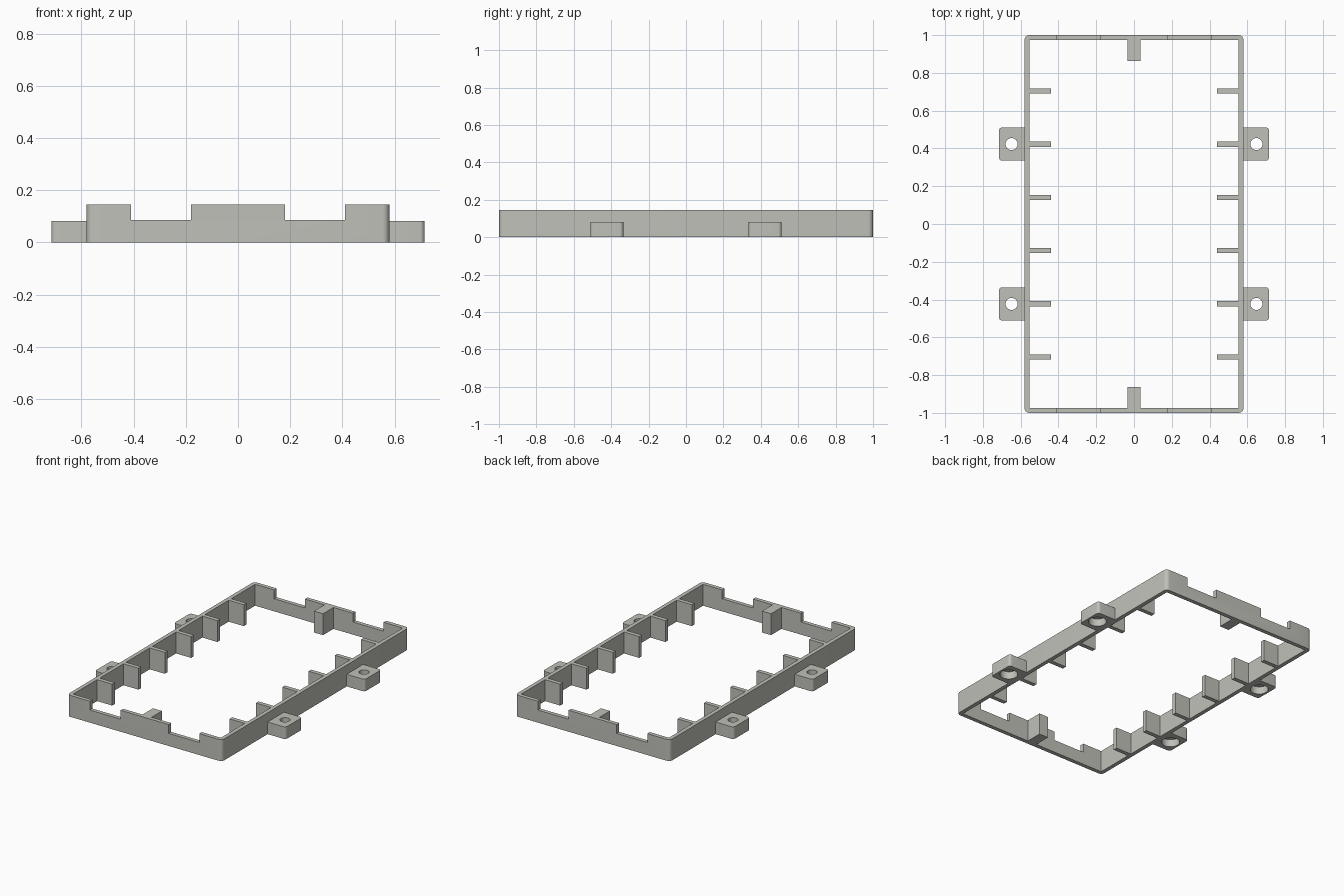
import bpy, bmesh, math

if "Cube" in bpy.data.objects:
    bpy.data.objects.remove(bpy.data.objects["Cube"])

W, L, H = 0.58, 1.0, 0.145      # half width, half length, height of frame
T = 0.027                       # wall thickness
NOTCH_Z = 0.085
LUG_H = 0.082

grey = bpy.data.materials.new("warm grey plastic")
grey.diffuse_color = (0.53, 0.53, 0.49, 1)
grey.use_nodes = True
grey.node_tree.nodes["Principled BSDF"].inputs["Base Color"].default_value = grey.diffuse_color


def rounded_rect(x0, x1, y0, y1, r, steps=6):
    """Counter-clockwise outline with rounded corners."""
    pts = []
    corners = [(x1 - r, y1 - r), (x0 + r, y1 - r), (x0 + r, y0 + r), (x1 - r, y0 + r)]
    for q, (cx, cy) in enumerate(corners):
        for i in range(steps + 1):
            a = math.pi / 2 * (q + i / steps)
            pts.append((cx + r * math.cos(a), cy + r * math.sin(a)))
    return pts


def circle(cx, cy, r, n=32):
    return [(cx + r * math.cos(2 * math.pi * i / n), cy + r * math.sin(2 * math.pi * i / n))
            for i in range(n)]


def prism(name, outline, z0, z1):
    """Solid made by extruding an outline upwards."""
    bm = bmesh.new()
    low = [bm.verts.new((x, y, z0)) for x, y in outline]
    top = [bm.verts.new((x, y, z1)) for x, y in outline]
    bm.faces.new(low[::-1])
    bm.faces.new(top)
    n = len(outline)
    for i in range(n):
        j = (i + 1) % n
        bm.faces.new((low[i], low[j], top[j], top[i]))
    me = bpy.data.meshes.new(name)
    bm.to_mesh(me)
    bm.free()
    me.materials.append(grey)
    ob = bpy.data.objects.new(name, me)
    bpy.context.collection.objects.link(ob)
    return ob


def box(name, x0, x1, y0, y1, z0, z1):
    x0, x1 = sorted((x0, x1))
    y0, y1 = sorted((y0, y1))
    return prism(name, [(x0, y0), (x1, y0), (x1, y1), (x0, y1)], z0, z1)


def cut(ob, cutters):
    """Subtract the cutters, then remove them."""
    bpy.context.view_layer.objects.active = ob
    for c in cutters:
        c.hide_render = True
        m = ob.modifiers.new("cut", 'BOOLEAN')
        m.operation, m.solver, m.object = 'DIFFERENCE', 'EXACT', c
        bpy.ops.object.modifier_apply(modifier=m.name)
        bpy.data.objects.remove(c)


def smooth(ob):
    bpy.ops.object.select_all(action='DESELECT')
    ob.select_set(True)
    bpy.context.view_layer.objects.active = ob
    bpy.ops.object.shade_smooth_by_angle(angle=math.radians(30))


# Rectangular frame with two notches in each end wall
frame = prism("frame", rounded_rect(-W, W, -L, L, 0.026), 0, H)
cutters = [box("opening_cutter", -W + T, W - T, -L + T, L - T, -0.1, 0.3)]
for s in (-1, 1):
    cutters.append(box("notch_cutter", s * 0.18, s * 0.41, -1.2, 1.2, NOTCH_Z, 0.3))
cut(frame, cutters)
smooth(frame)

for s in (-1, 1):
    # Ribs along the side walls
    for i in range(6):
        y = -0.704 + i * 0.2816
        box("side_rib", s * 0.44, s * (W - T), y - 0.014, y + 0.014, 0, H)

    # Wider tab in the middle of each end wall
    box("end_tab", -0.034, 0.034, s * 0.862, s * (L - T), 0, H)

    # Mounting lugs, bored through and counterbored from below
    for y in (-0.423, 0.423):
        outline = rounded_rect(W, 0.715, y - 0.088, y + 0.088, 0.018)
        # square off the edge that meets the wall
        outline = [(W if x < W + 0.018 else x,
                    y + math.copysign(0.088, py - y) if x < W + 0.018 else py)
                   for x, py in outline]
        outline = list(dict.fromkeys((round(a, 5), round(b, 5)) for a, b in outline))
        if s < 0:
            outline = [(-a, b) for a, b in outline][::-1]
        lug = prism("mounting_lug", outline, 0, LUG_H)
        cx = s * 0.648
        cut(lug, [prism("hole_cutter", circle(cx, y, 0.032), -0.1, 0.3),
                  prism("counterbore_cutter", circle(cx, y, 0.055), -0.1, 0.05)])
        smooth(lug)
